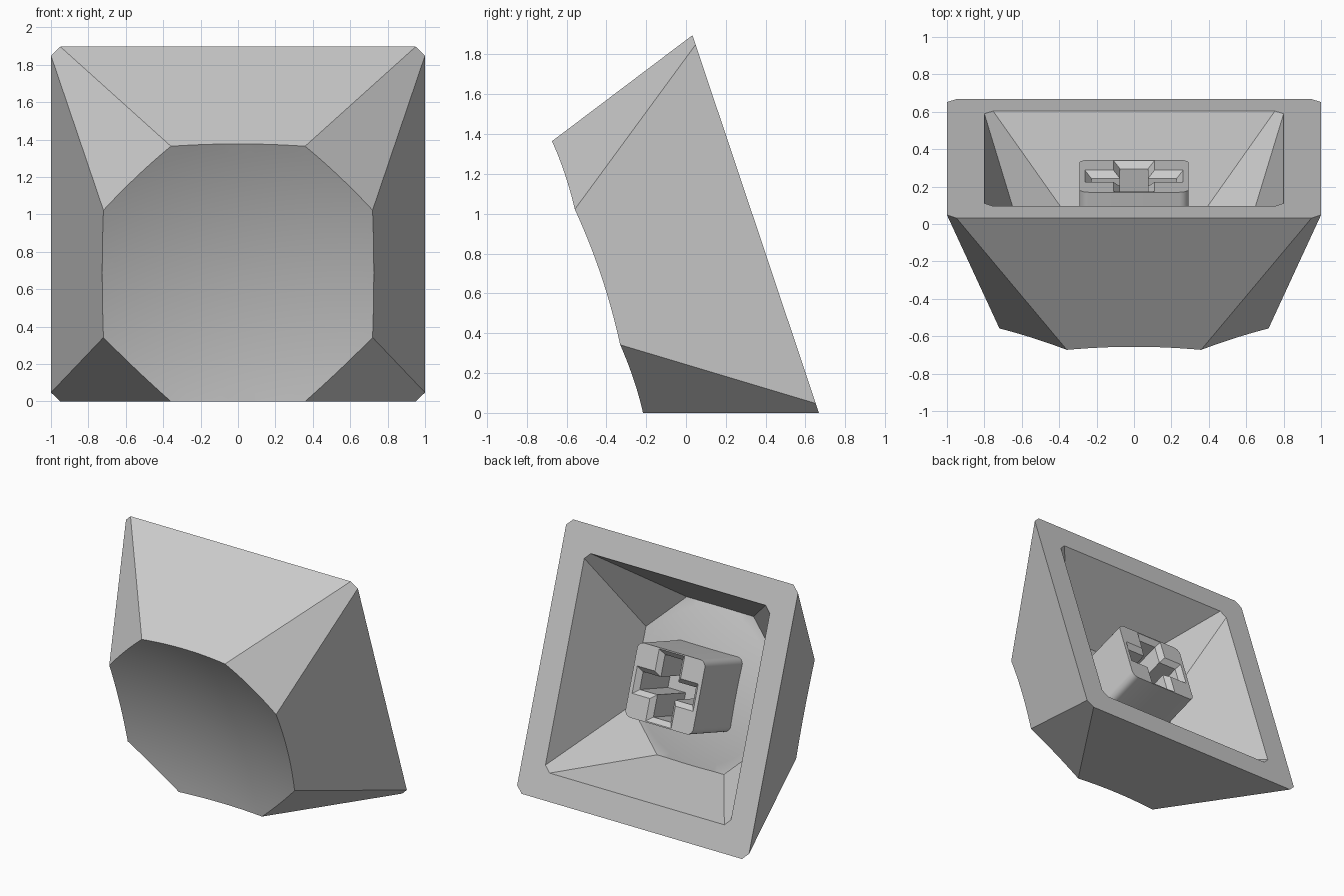
import bpy, bmesh, math
from mathutils import Matrix

if "Cube" in bpy.data.objects:
    bpy.data.objects.remove(bpy.data.objects["Cube"])

grey = bpy.data.materials.new("warm_grey")
grey.diffuse_color = (0.6, 0.6, 0.6, 1)
grey.use_nodes = True
grey.node_tree.nodes["Principled BSDF"].inputs["Base Color"].default_value = grey.diffuse_color

TILT = math.atan2(0.28, 0.836)           # slope of the side walls
DISH_R, DISH_Z = 3.17, 3.904             # dish sphere radius and centre height


def loft(name, sections):
    """Closed solid through (outline, height) sections."""
    bm = bmesh.new()
    rings = [[bm.verts.new((x, y, z)) for x, y in pts] for pts, z in sections]
    n = len(rings[0])
    bm.faces.new(rings[0][::-1])
    bm.faces.new(rings[-1])
    for a, b in zip(rings, rings[1:]):
        for i in range(n):
            j = (i + 1) % n
            bm.faces.new((a[i], a[j], b[j], b[i]))
    bmesh.ops.recalc_face_normals(bm, faces=bm.faces)
    me = bpy.data.meshes.new(name)
    bm.to_mesh(me)
    bm.free()
    ob = bpy.data.objects.new(name, me)
    bpy.context.collection.objects.link(ob)
    me.materials.append(grey)
    return ob


def octagon(a, b):
    """Square of half width a, with corners cut back to b."""
    return [(a, -b), (a, b), (b, a), (-b, a), (-a, b), (-a, -b), (-b, -a), (b, -a)]


def cross(g):
    """Plus-shaped outline grown outwards by g."""
    l, u, w = 0.228 + g, 0.065 + g, 0.075 + g
    return [(l, -u), (l, u), (w, u), (w, l), (-w, l), (-w, u),
            (-l, u), (-l, -u), (-w, -u), (-w, -l), (w, -l), (w, -u)]


def rounded(a, b, r):
    """Rounded rectangle outline."""
    pts = []
    for k, (sx, sy) in enumerate([(1, 1), (-1, 1), (-1, -1), (1, -1)]):
        for i in range(7):
            t = math.radians(90 * k + 15 * i)
            pts.append((sx * (a - r) + r * math.cos(t), sy * (b - r) + r * math.sin(t)))
    return pts


def bowl(name, radius, reach):
    """Lower part of a sphere around the dish centre, closed on top."""
    def ring(r):
        return [(r * math.cos(math.tau * i / 96), r * math.sin(math.tau * i / 96)) for i in range(96)]
    radii = [0.02] + [reach * i / 16 for i in range(1, 17)]
    sections = [(ring(r), DISH_Z - math.sqrt(radius ** 2 - r * r)) for r in radii]
    return loft(name, sections + [(ring(reach), 1.3)])


def cut(ob, tool):
    """Subtract the tool for good and remove it."""
    mod = ob.modifiers.new("cut", 'BOOLEAN')
    mod.operation, mod.solver, mod.object = 'DIFFERENCE', 'EXACT', tool
    bpy.context.view_layer.objects.active = ob
    bpy.ops.object.modifier_apply(modifier=mod.name)
    bpy.data.objects.remove(tool)


# Hollow space, with the underside of the dish bulging into it
WALL = 0.62
cavity = loft("cavity", [(octagon(0.8 + 0.0036, 0.754 + 0.007), -0.01),
                         (octagon(0.576, 0.288), WALL)])
cut(cavity, bowl("dish_underside", 3.34, 1.0))

# Cap shell: eight-sided taper with a spherical dish on top
k = 0.9 / 0.836
cap = loft("cap", [(octagon(1, 0.95), 0),
                   (octagon(1 - 0.28 * k, 0.95 - 0.59 * k), 0.9)])
cut(cap, bowl("dish", DISH_R, 1.3))
cut(cap, cavity)

# Mounting stem with a chamfered plus-shaped socket
outline = rounded(0.292, 0.272, 0.05)
stem = loft("stem", [(outline, 0.099), (outline, 0.62)])
cut(stem, loft("socket", [(cross(0.045), 0.089), (cross(0), 0.134), (cross(0), 0.5)]))

# Tip the cap forward onto its lower side wall and smooth the curves
place = Matrix.Translation((0, 0.35, math.cos(TILT))) @ Matrix.Rotation(math.pi / 2 + TILT, 4, 'X')
for ob in (cap, stem):
    ob.data.transform(place)
    bpy.ops.object.select_all(action='DESELECT')
    ob.select_set(True)
    bpy.context.view_layer.objects.active = ob
    bpy.ops.object.shade_smooth_by_angle(angle=math.radians(20))
